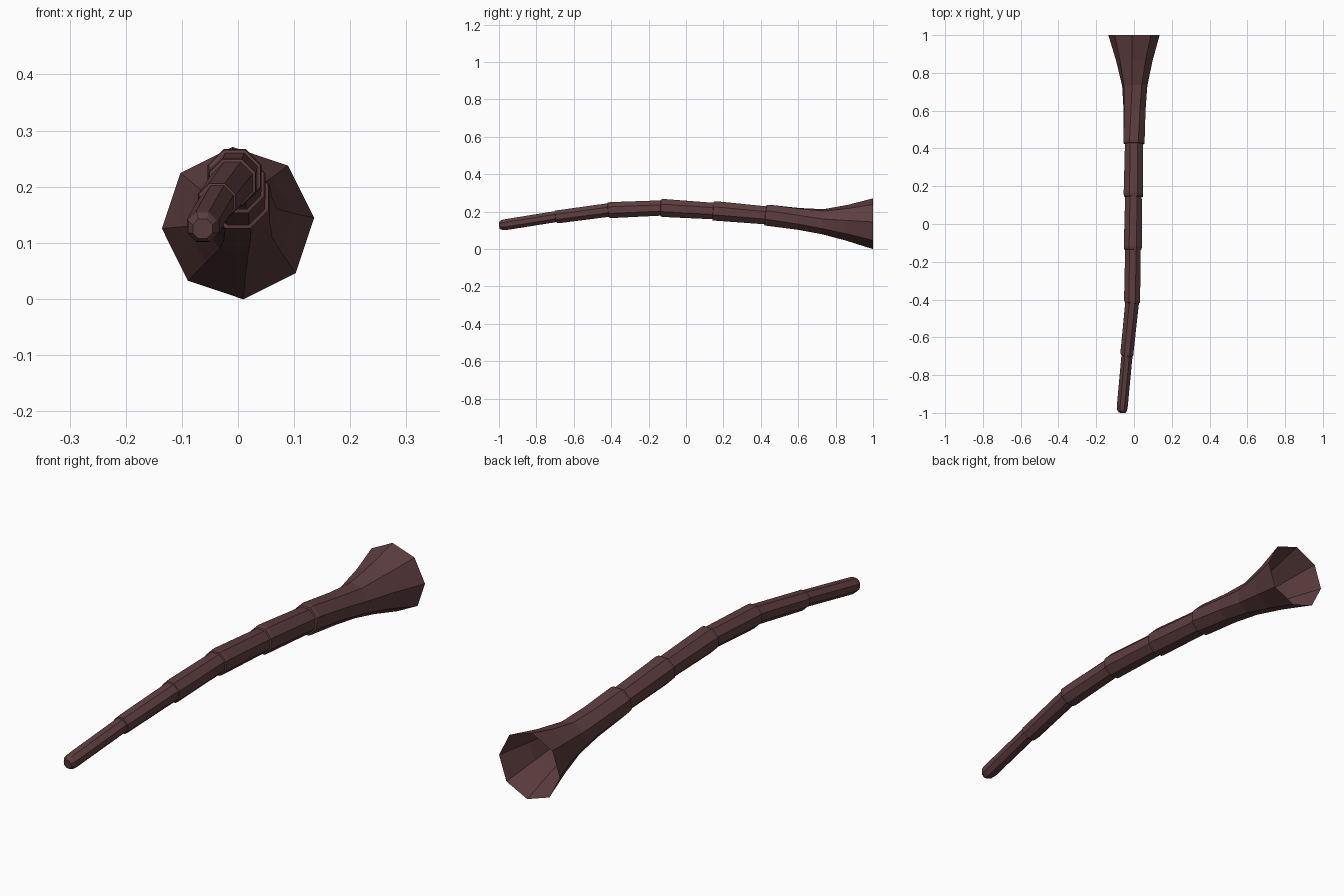
import bpy, bmesh, math
from mathutils import Vector

if "Cube" in bpy.data.objects:
    bpy.data.objects.remove(bpy.data.objects["Cube"])

bark = bpy.data.materials.new("dark_reddish_brown")
bark.diffuse_color = (0.112, 0.048, 0.050, 1)
bark.use_nodes = True
bark.node_tree.nodes["Principled BSDF"].inputs["Base Color"].default_value = bark.diffuse_color

SIDES = 8
# Flared mouth: y, centre x, centre z, radius, twist in degrees
rings = [(1.0, 0.0, 0.135, 0.136, 4), (0.86, 0.002, 0.141, 0.096, 7),
         (0.73, 0.004, 0.146, 0.068, 12), (0.60, 0.003, 0.161, 0.061, 18)]
# Segment ends: each one swells to a rim, then steps in for the next
joints = [(0.43, 0.0, 0.180, 0.061), (0.15, -0.003, 0.203, 0.056),
          (-0.13, -0.006, 0.219, 0.052), (-0.41, -0.010, 0.208, 0.046),
          (-0.69, -0.037, 0.173, 0.037)]
for y, x, z, r in joints:
    rings += [(y + 0.012, x, z, r, 22.5), (y - 0.004, x, z, r * 0.96, 22.5),
              (y - 0.006, x, z, r * 0.85, 22.5)]
# Rounded tip
rings += [(-0.965, -0.062, 0.130, 0.031, 22.5), (-0.985, -0.063, 0.128, 0.028, 22.5),
          (-0.998, -0.063, 0.125, 0.019, 22.5)]

# Slope of the centre line, so that the joint rings sit square to the tube
path = [(1.0, 0.0, 0.135), (0.73, 0.004, 0.146)] + [j[:3] for j in joints] + [(-0.99, -0.064, 0.126)]


def tangent(y):
    if y > 0.9:
        return Vector((0, -1, 0))
    i = min(range(len(path)), key=lambda k: abs(path[k][0] - y))
    a, b = path[max(i - 1, 0)], path[min(i + 1, len(path) - 1)]
    return Vector((b[1] - a[1], b[0] - a[0], b[2] - a[2])).normalized()


bm = bmesh.new()
loops = []
for y, x, z, r, twist in rings:
    t = tangent(y)
    loop = []
    for k in range(SIDES):
        a = math.radians(twist + 360 * k / SIDES)
        dx, dz = r * math.cos(a), r * math.sin(a)
        dy = -(t.x * dx + t.z * dz) / t.y
        loop.append(bm.verts.new((x + dx, max(-1, min(1, y + dy)), z + dz)))
    loops.append(loop)
for a, b in zip(loops, loops[1:]):
    for k in range(SIDES):
        n = (k + 1) % SIDES
        bm.faces.new((a[k], a[n], b[n], b[k]))
bm.faces.new(loops[-1])          # closed tip, open mouth
bmesh.ops.recalc_face_normals(bm, faces=bm.faces)

mesh = bpy.data.meshes.new("segmented_horn")
bm.to_mesh(mesh)
bm.free()
mesh.materials.append(bark)
horn = bpy.data.objects.new("segmented_horn", mesh)
bpy.context.collection.objects.link(horn)
